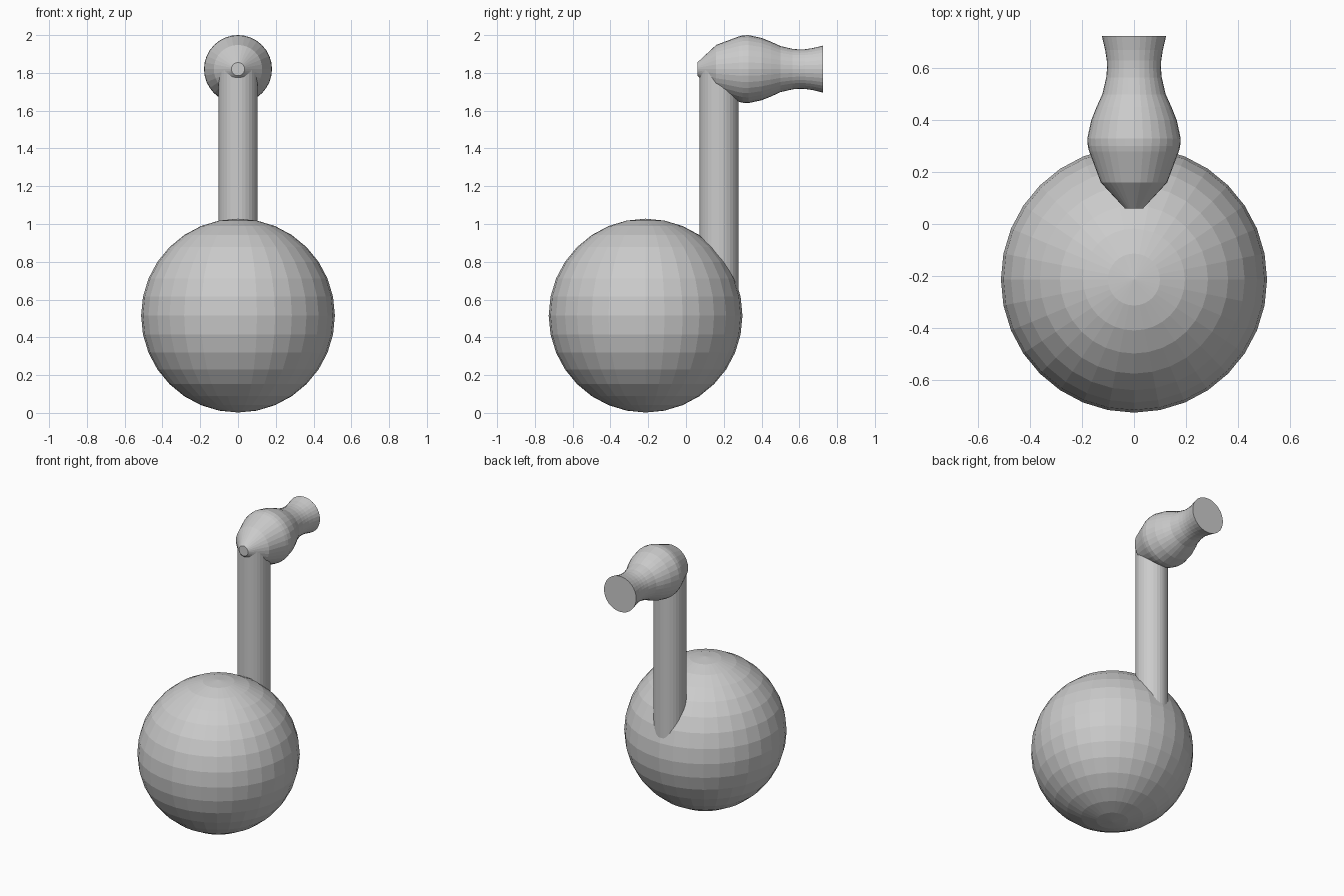
import bpy, bmesh
from math import cos, sin, pi

if "Cube" in bpy.data.objects:
    bpy.data.objects.remove(bpy.data.objects["Cube"])


def lathe_y(name, profile, center_z, sides=32):
    """Revolve (y, radius) points around a horizontal axis along y, with flat end caps."""
    bm = bmesh.new()
    rings = []
    for y, r in profile:
        rings.append([bm.verts.new((r * cos(2 * pi * i / sides), y,
                                    center_z + r * sin(2 * pi * i / sides)))
                      for i in range(sides)])
    for a, b in zip(rings, rings[1:]):
        for i in range(sides):
            j = (i + 1) % sides
            bm.faces.new((a[i], a[j], b[j], b[i]))
    bm.faces.new(rings[0])
    bm.faces.new(rings[-1])
    bmesh.ops.recalc_face_normals(bm, faces=bm.faces)
    mesh = bpy.data.meshes.new(name)
    bm.to_mesh(mesh)
    bm.free()
    obj = bpy.data.objects.new(name, mesh)
    bpy.context.collection.objects.link(obj)
    return obj


# Round body
bpy.ops.mesh.primitive_uv_sphere_add(segments=32, ring_count=16, radius=0.513,
                                     location=(0, -0.214, 0.515))
bpy.context.object.name = "body"

# Upright neck, sunk into the body and the head
neck_bottom, neck_top = 0.5, 1.815
bpy.ops.mesh.primitive_cylinder_add(vertices=32, radius=0.104,
                                    depth=neck_top - neck_bottom,
                                    location=(0, 0.175, (neck_top + neck_bottom) / 2))
bpy.context.object.name = "neck"

# Horizontal turned head with a flared back end
lathe_y("head", [
    (0.06, 0.035), (0.16, 0.128), (0.28, 0.173), (0.30, 0.178), (0.33, 0.180),
    (0.40, 0.165), (0.45, 0.145), (0.50, 0.122), (0.565, 0.107), (0.60, 0.104),
    (0.63, 0.105), (0.67, 0.111), (0.725, 0.124),
], 1.82)
